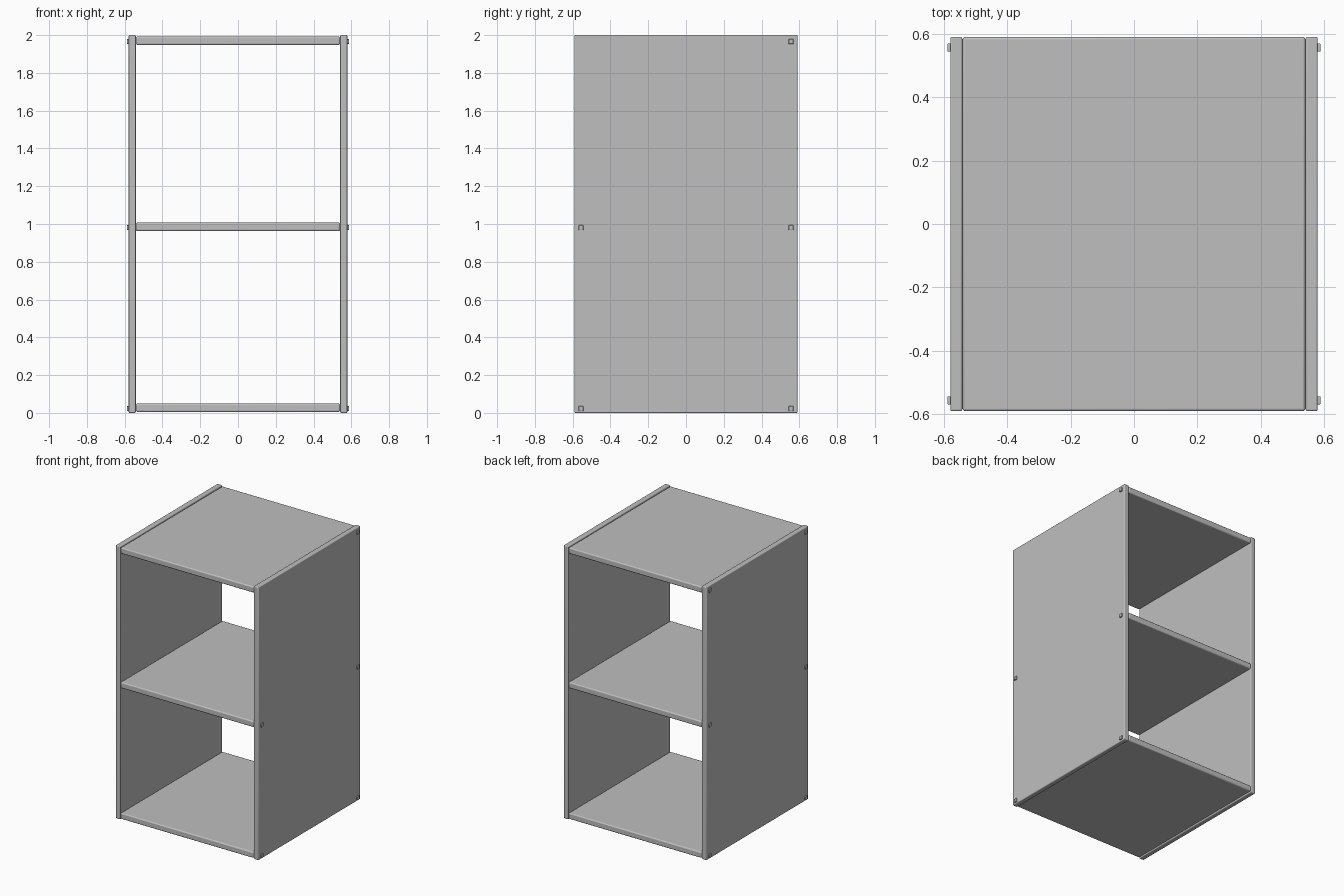
import bpy
import bmesh
from mathutils import Matrix, Vector

cube = bpy.data.objects.get("Cube")
if cube:
    bpy.data.objects.remove(cube, do_unlink=True)

# Single grey finish
GREY = (0.52, 0.52, 0.52, 1.0)
grey = bpy.data.materials.new("plain grey")
grey.use_nodes = True
grey.diffuse_color = GREY
grey.node_tree.nodes["Principled BSDF"].inputs["Base Color"].default_value = GREY


def board(name, center, size, bevel):
    """Box with rounded edges."""
    bm = bmesh.new()
    bmesh.ops.create_cube(bm, size=1, matrix=Matrix.Diagonal((*size, 1)))
    mesh = bpy.data.meshes.new(name)
    bm.to_mesh(mesh)
    bm.free()
    obj = bpy.data.objects.new(name, mesh)
    bpy.context.collection.objects.link(obj)
    obj.location = Vector(center)
    mesh.materials.append(grey)
    mod = obj.modifiers.new("rounded edges", "BEVEL")
    mod.width = bevel
    mod.segments = 3
    bpy.ops.object.select_all(action="DESELECT")
    obj.select_set(True)
    bpy.context.view_layer.objects.active = obj
    bpy.ops.object.shade_smooth_by_angle()
    return obj


DEPTH = 1.18
PANEL_X, PANEL_T = 0.56, 0.038
SHELF_T = 0.044
LEVELS = {"bottom": 0.027, "middle": 0.985, "top": 1.97}

# Horizontal shelves
for level, z in LEVELS.items():
    board(f"{level}_shelf", (0, 0, z), (1.08, DEPTH, SHELF_T), 0.008)

# Side panels with fastener heads at the shelf ends
for side, s in (("left", 1), ("right", -1)):
    board(f"{side}_panel", (s * PANEL_X, 0, 1), (PANEL_T, DEPTH, 2), 0.006)
    for level, z in LEVELS.items():
        for end, y in (("front", -0.556), ("back", 0.556)):
            # The left panel has no fastener at its top front corner
            if (side, level, end) == ("left", "top", "front"):
                continue
            board(f"{side}_{level}_{end}_fastener",
                  (s * 0.580, y, z - 0.004), (0.016, 0.026, 0.026), 0.003)
